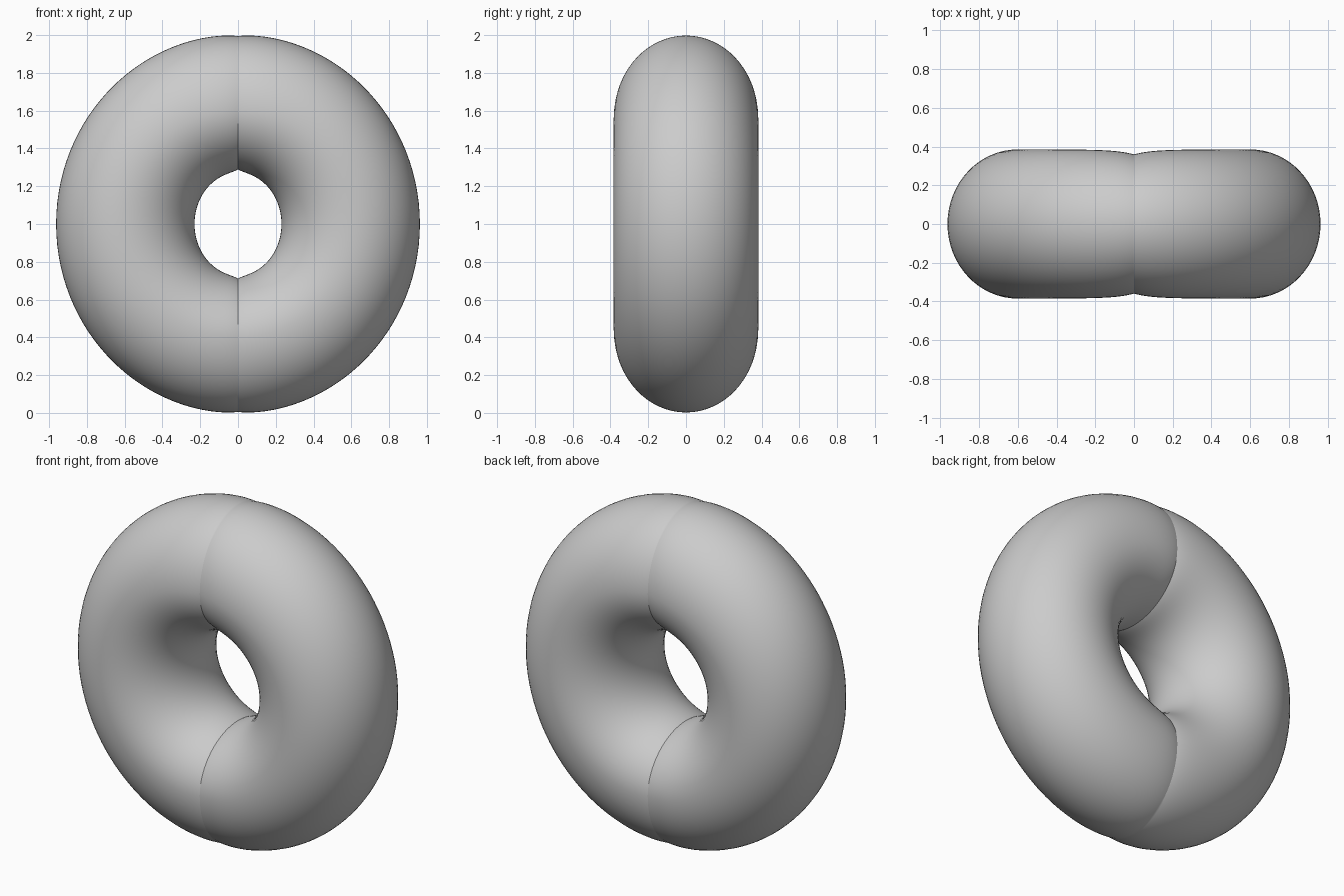
import bpy, bmesh
from math import sin, cos, pi, exp, hypot, radians

if "Cube" in bpy.data.objects:
    bpy.data.objects.remove(bpy.data.objects["Cube"])

R = 0.6          # radius of the tube's centre line
HALF, SEC = 96, 64


def ellipse(a, b, t):
    return 1 / hypot(cos(t) / a, sin(t) / b)


# Angles around the ring, packed more densely near the two seams at x = 0
angles = []
for side in (0, 1):
    for i in range(HALF):
        u = i / HALF
        angles.append(-pi / 2 + side * pi + pi * (u - 0.8 * sin(2 * pi * u) / (2 * pi)))

bm = bmesh.new()
rings = []
for t in angles:
    x = R * abs(cos(t))
    # tube outline, pinched towards the seam
    outer = ellipse(0.963, 1.004, t) - 0.009 * exp(-x / 0.05)
    inner = ellipse(0.23, 0.27, t) + 0.018 * exp(-x / 0.08)
    depth = 0.385 - 0.026 * exp(-x / 0.09)
    ring = []
    for j in range(SEC):
        p = 2 * pi * j / SEC
        c = cos(p)
        r = R + c * ((outer - R) if c > 0 else (R - inner))
        ring.append(bm.verts.new((r * cos(t), depth * sin(p), 1 + r * sin(t))))
    rings.append(ring)

for i, a in enumerate(rings):
    b = rings[(i + 1) % len(rings)]
    for j in range(SEC):
        k = (j + 1) % SEC
        bm.faces.new((a[j], a[k], b[k], b[j]))
bmesh.ops.recalc_face_normals(bm, faces=bm.faces)

# Ring with a creased seam at top and bottom
mesh = bpy.data.meshes.new("seamed_ring")
bm.to_mesh(mesh)
bm.free()
ring_obj = bpy.data.objects.new("seamed_ring", mesh)
bpy.context.collection.objects.link(ring_obj)
bpy.context.view_layer.objects.active = ring_obj
ring_obj.select_set(True)
bpy.ops.object.shade_smooth_by_angle(angle=radians(16))
